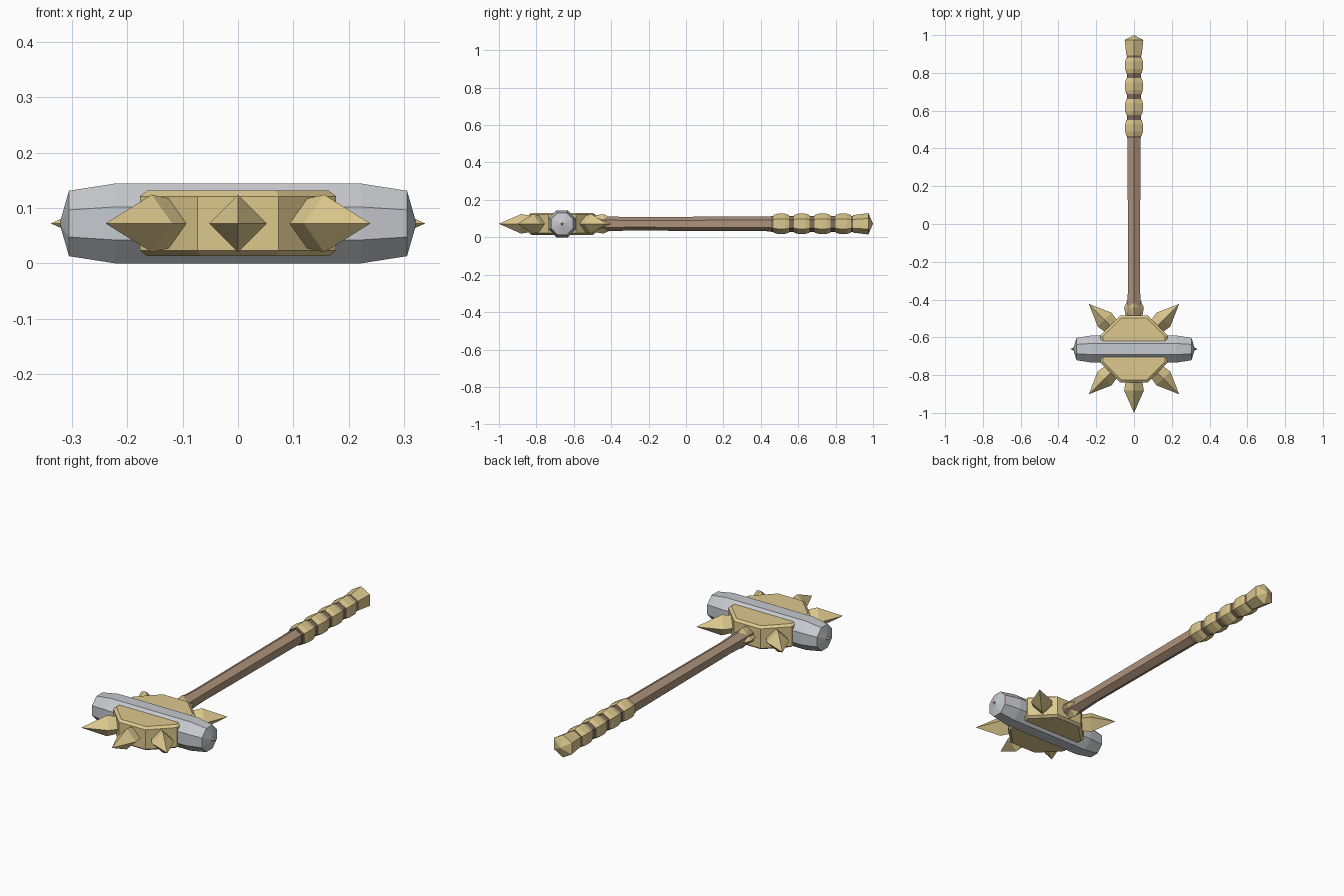
import bpy, bmesh
from math import cos, sin, tan, pi, radians
from mathutils import Vector

if "Cube" in bpy.data.objects:
    bpy.data.objects.remove(bpy.data.objects["Cube"])

HEAD = Vector((0, -0.662, 0.072))   # centre of the mace head
AXIS = Vector((0, 0, 0.072))        # handle axis passes through here
UP = Vector((0, 0, 1))


def material(name, rgb):
    m = bpy.data.materials.new(name)
    m.diffuse_color = (*rgb, 1)
    m.use_nodes = True
    m.node_tree.nodes["Principled BSDF"].inputs["Base Color"].default_value = m.diffuse_color
    return m


gold = material("brass", (0.72, 0.58, 0.27))
wood = material("wood", (0.42, 0.29, 0.20))
leather = material("dark_leather", (0.22, 0.15, 0.11))
steel = material("steel", (0.56, 0.58, 0.61))


def lathe(name, origin, axis, profile, sides, mat, phase=0.0):
    """Faceted solid: profile is (distance along axis, radius); angle 0 faces up
    relative to the axis."""
    axis = axis.normalized()
    up = UP if abs(axis.z) < 0.9 else Vector((1, 0, 0))
    side = axis.cross(up)
    bm = bmesh.new()
    rings = []
    for t, r in profile:
        c = origin + axis * t
        if r == 0:
            rings.append([bm.verts.new(c)])
        else:
            rings.append([bm.verts.new(c + up * r * cos(phase + 2 * pi * i / sides)
                                       + side * r * sin(phase + 2 * pi * i / sides))
                          for i in range(sides)])
    for a, b in zip(rings, rings[1:]):
        for i in range(sides):
            j = (i + 1) % sides
            if len(a) == 1:
                bm.faces.new((a[0], b[j], b[i]))
            elif len(b) == 1:
                bm.faces.new((a[i], a[j], b[0]))
            else:
                bm.faces.new((a[i], a[j], b[j], b[i]))
    for ring in (rings[0], rings[-1]):
        if len(ring) > 1:
            bm.faces.new(ring)
    bmesh.ops.recalc_face_normals(bm, faces=bm.faces)
    me = bpy.data.meshes.new(name)
    bm.to_mesh(me)
    bm.free()
    ob = bpy.data.objects.new(name, me)
    bpy.context.collection.objects.link(ob)
    me.materials.append(mat)
    return ob


Y = Vector((0, 1, 0))
K = 1 / cos(pi / 8)   # octagon apothem to corner radius

# Octagonal brass head block with chamfered rims
lathe("head_block", HEAD, UP,
      [(-0.059, 0.164 * K), (-0.049, 0.177 * K), (0.049, 0.177 * K), (0.059, 0.164 * K)],
      8, gold, pi / 8)

# Steel crossbar through the head
lathe("steel_crossbar", HEAD, Vector((1, 0, 0)),
      [(-0.322, 0), (-0.305, 0.059 * K), (-0.222, 0.072 * K),
       (0.222, 0.072 * K), (0.305, 0.059 * K), (0.322, 0)],
      8, steel, pi / 8)

# Eight four-sided spikes around the head
for i in range(8):
    a = radians(45 * i)
    lathe(f"spike_{i + 1}", HEAD, Vector((cos(a), sin(a), 0)),
          [(0.11, 0.034), (0.22, 0.052), (0.338, 0)], 4, gold)

# Hexagonal wooden shaft
lathe("shaft", AXIS, Y, [(-0.52, 0.041), (-0.42, 0.040), (-0.31, 0.036), (0.48, 0.040)], 6, wood)

# Dark grip core
lathe("grip_core", AXIS, Y, [(0.455, 0.043), (0.92, 0.043)], 6, leather)

# Brass grip bands
for i in range(4):
    s = 0.467 + 0.1105 * i
    lathe(f"grip_band_{i + 1}", AXIS, Y,
          [(s, 0.047), (s + 0.022, 0.054), (s + 0.062, 0.054), (s + 0.084, 0.047)], 6, gold)

# Flared pommel with a shallow point
lathe("pommel", AXIS, Y, [(0.893, 0.047), (0.975, 0.057), (1.0, 0)], 6, gold)
